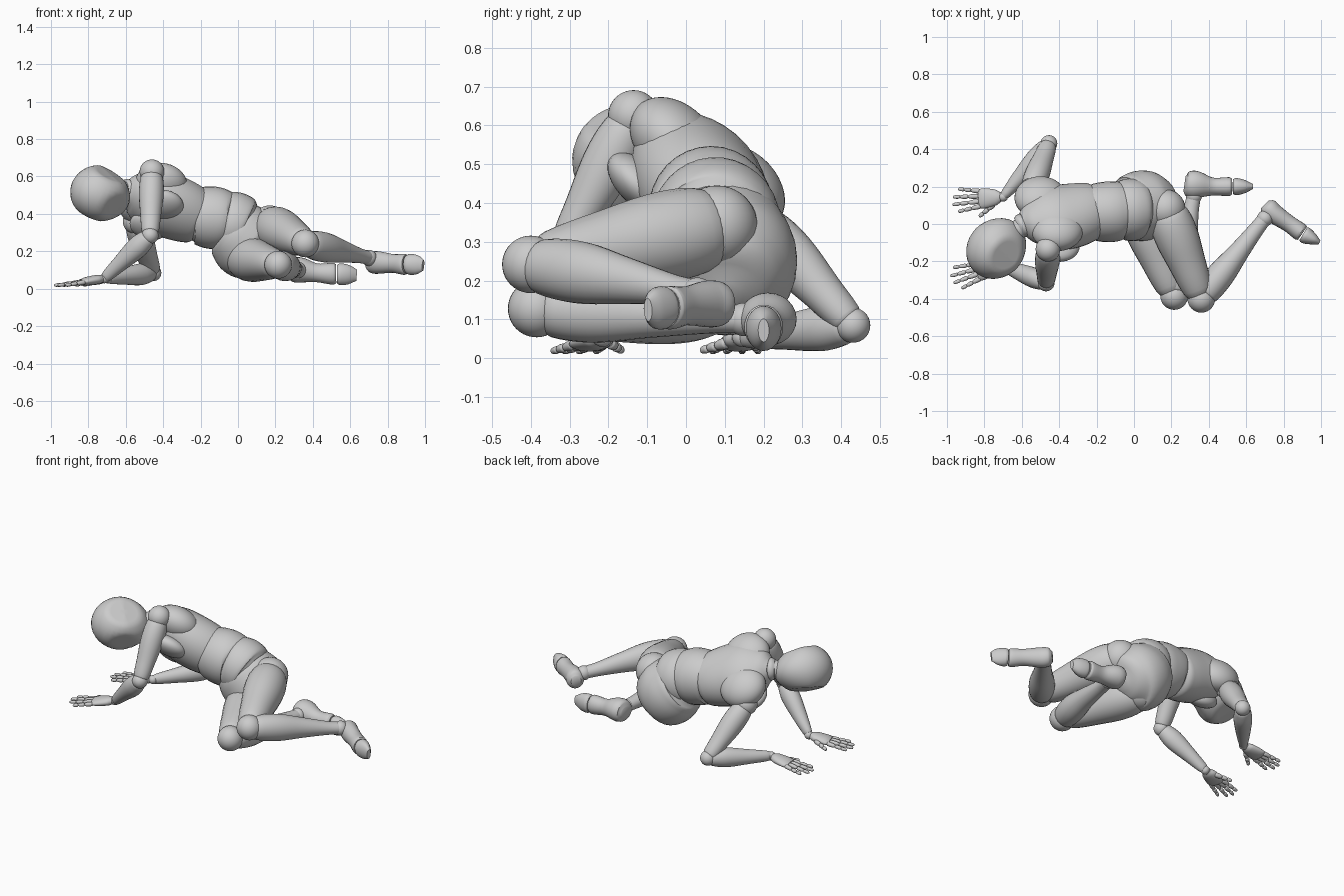
import bpy, bmesh, math
from mathutils import Vector as V, Matrix

if "Cube" in bpy.data.objects:
    bpy.data.objects.remove(bpy.data.objects["Cube"])


def finish(name, bm, angle=40):
    bmesh.ops.recalc_face_normals(bm, faces=bm.faces[:])
    me = bpy.data.meshes.new(name)
    bm.to_mesh(me)
    bm.free()
    for p in me.polygons:
        p.use_smooth = True
    me.set_sharp_from_angle(angle=math.radians(angle))
    ob = bpy.data.objects.new(name, me)
    bpy.context.collection.objects.link(ob)
    return ob


def ellipsoid(name, c, radii, ux=(1, 0, 0), uy=(0, 1, 0), shape=None):
    x = V(ux).normalized()
    y = V(uy)
    y = (y - x * y.dot(x)).normalized()
    z = x.cross(y)
    bm = bmesh.new()
    bmesh.ops.create_uvsphere(bm, u_segments=32, v_segments=20, radius=1)
    for v in bm.verts:
        p = shape(v.co.copy()) if shape else v.co
        v.co = V(c) + x * p.x * radii[0] + y * p.y * radii[1] + z * p.z * radii[2]
    return finish(name, bm)


def ball(name, c, r):
    return ellipsoid(name, c, (r, r, r))


def loft(name, secs, side=(0, 0, 1), n=24, steps=5):
    """Elliptical sections (x, y, z, half width along side, half depth)."""
    S = [list(s) for s in secs]
    T = [0]
    for a, b in zip(S, S[1:]):
        T.append(T[-1] + max((V(b[:3]) - V(a[:3])).length, .001))

    def slope(i, k):
        lo, hi = max(i - 1, 0), min(i + 1, len(S) - 1)
        return (S[hi][k] - S[lo][k]) / (T[hi] - T[lo])

    path = []
    for i in range(len(S) - 1):
        h = T[i + 1] - T[i]
        for j in range(steps + (i == len(S) - 2)):
            u = j / steps
            path.append([(2*u**3 - 3*u*u + 1) * S[i][k] + (u**3 - 2*u*u + u) * h * slope(i, k)
                         + (3*u*u - 2*u**3) * S[i+1][k] + (u**3 - u*u) * h * slope(i+1, k) for k in range(5)])
    bm = bmesh.new()
    rings = []
    for i, p in enumerate(path):
        t = (V(path[min(i + 1, len(path) - 1)][:3]) - V(path[max(i - 1, 0)][:3])).normalized()
        a = V(side)
        a = (a - t * a.dot(t)).normalized()
        b = t.cross(a)
        rings.append([bm.verts.new(V(p[:3]) + a * math.cos(w) * max(p[3], .003) + b * math.sin(w) * max(p[4], .003))
                      for w in (math.tau * k / n for k in range(n))])
    for r, q in zip(rings, rings[1:]):
        for k in range(n):
            bm.faces.new((r[k], r[(k + 1) % n], q[(k + 1) % n], q[k]))
    bm.faces.new(rings[0])
    bm.faces.new(rings[-1])
    return finish(name, bm)


def limb(name, p, q, prof, side=(0, 0, 1), bulge=(0, 0, 0)):
    """Straight limb; prof is (position, half width, half depth, bulge amount)."""
    p, q = V(p), V(q)
    return loft(name, [(*(p.lerp(q, t) + V(bulge) * o), a, b) for t, a, b, o in prof], side)


# Head, flattened on the temples and the face
def head_shape(p):
    p.z = max(-.8, min(.8, p.z))
    p.y = min(p.y, .84)
    if p.x < 0:
        p.z *= 1 + .22 * p.x
    return p


ellipsoid("head", (-.735, -.13, .51), (.172, .155, .15), (-.68, -.72, .08), (.55, -.6, -.5), head_shape)
loft("neck", [(-.54, .01, .52, .065, .065), (-.59, -.01, .52, .055, .055), (-.67, -.07, .51, .05, .05)])
loft("neck_collar", [(-.575, 0, .52, .06, .06), (-.595, -.01, .52, .067, .067), (-.612, -.02, .52, .058, .058)])

# Torso, twisted between the shoulder line and the hip line
SH = V((.24, -.72, .65)).normalized()
HIP = (.66, 0, .75)
SPINE = (-.92, -.12, .2)
loft("ribcage", [(-.20, .075, .38, .13, .12), (-.23, .07, .39, .16, .145), (-.36, .04, .44, .19, .155),
                 (-.46, .03, .48, .19, .14), (-.55, .01, .51, .13, .10), (-.60, 0, .52, .06, .06)], SH, 32)
for nm, c in (("left", (-.41, -.03, .56)), ("right", (-.50, .14, .44))):
    ellipsoid(nm + "_shoulder_blade", c, (.13, .14, .095), SH, SPINE)
for nm, c in (("left", (-.40, -.12, .45)), ("right", (-.47, .03, .34))):
    ellipsoid(nm + "_chest_muscle", c, (.10, .11, .055), SH, SPINE)
loft("abdomen", [(-.25, .065, .39, .13, .13), (-.22, .065, .39, .152, .15), (-.14, .065, .38, .167, .162),
                 (-.07, .07, .37, .155, .155), (-.05, .07, .365, .13, .13)], HIP, 32)
loft("waist", [(-.08, .07, .37, .145, .145), (-.06, .072, .365, .16, .16), (-.02, .076, .35, .167, .167),
               (.02, .08, .33, .16, .16), (.04, .08, .32, .14, .14)], HIP, 32)
loft("pelvis", [(-.06, .085, .335, .13, .13), (-.04, .085, .32, .165, .165), (.0, .09, .29, .188, .182),
                (.06, .10, .24, .198, .187), (.12, .10, .20, .17, .16), (.155, .10, .17, .11, .11),
                (.175, .10, .155, .03, .03)], HIP, 32)

# Legs
THIGH = ((0, .07, .07, 0), (.06, .105, .105, 0), (.28, .118, .118, 0), (.6, .10, .10, 0),
         (.88, .077, .08, 0), (.97, .055, .06, 0))
SHIN = ((.02, .05, .05, 0), (.08, .072, .07, 0), (.28, .08, .074, .5), (.55, .06, .056, .5),
        (.85, .04, .042, 0), (.98, .036, .038, 0))
LEGS = {
    "left": ((.17, .08, .34), (.36, -.40, .242), (.70, .03, .165), (.02, .02, 0),
             [(.70, .105, .14, .03, .03), (.715, .09, .14, .055, .05), (.75, .055, .14, .06, .052),
              (.83, 0, .135, .05, .045), (.89, -.043, .13, .056, .048), (.90, -.05, .13, .05, .042)],
             [(.905, -.053, .13, .05, .042), (.92, -.062, .13, .056, .045), (.96, -.082, .128, .05, .03),
              (.99, -.098, .125, .03, .012)]),
    "right": ((.02, .09, .165), (.215, -.385, .128), (.32, .15, .10), (.02, 0, 0),
              [(.27, .215, .10, .03, .04), (.285, .213, .10, .06, .065), (.33, .21, .10, .068, .074),
               (.42, .20, .085, .05, .048), (.51, .20, .08, .058, .05), (.525, .20, .08, .05, .042)],
              [(.53, .20, .077, .05, .04), (.545, .20, .077, .058, .046), (.59, .20, .075, .052, .036),
               (.635, .20, .072, .03, .014)]),
}
for nm, (hip, knee, ankle, bulge, foot, toe) in LEGS.items():
    ball(nm + "_hip_joint", hip, .105)
    limb(nm + "_thigh", hip, knee, THIGH)
    ball(nm + "_knee_joint", knee, .074)
    limb(nm + "_shin", knee, ankle, SHIN, bulge=bulge)
    ball(nm + "_ankle_joint", ankle, .043)
    loft(nm + "_foot", foot)
    loft(nm + "_toes", toe)

# Arms
UPPER = ((.03, .04, .04, 0), (.1, .06, .06, 0), (.35, .068, .066, 0), (.7, .053, .055, 0),
         (.93, .043, .046, 0), (.98, .033, .035, 0))
FORE = ((.02, .035, .035, 0), (.08, .048, .046, 0), (.28, .058, .054, 0), (.65, .043, .042, 0),
        (.92, .032, .028, 0), (.98, .027, .022, 0))
ARMS = {
    "left": ((-.46, -.135, .625), (-.47, -.315, .285), (-.715, -.215, .055), (-.84, -.255, .035), 1),
    "right": ((-.55, .18, .36), (-.455, .43, .085), (-.70, .145, .055), (-.83, .135, .035), -1),
}


def finger(name, a, b, r):
    a, b = V(a), V(b)
    for i, (s, e) in enumerate(((0, .42), (.42, .73), (.73, 1))):
        k = r * (1 - .12 * i)
        limb(f"{name}_{i + 1}", a.lerp(b, s), a.lerp(b, e),
             ((0, k * .6, k * .6, 0), (.15, k, k, 0), (.8, k * .9, k * .9, 0), (1, k * .5, k * .5, 0)))


for nm, (sh, el, wr, kn, thumb) in ARMS.items():
    ball(nm + "_shoulder_joint", sh, .066)
    limb(nm + "_upper_arm", sh, el, UPPER)
    ball(nm + "_elbow_joint", el, .045)
    limb(nm + "_forearm", el, wr, FORE)
    ball(nm + "_wrist_joint", wr, .026)
    d = V(kn) - V(wr)
    d.z = 0
    d.normalize()
    w = V((-d.y, d.x, 0)) * (-thumb)
    # Palm, four fingers and a thumb
    limb(nm + "_palm", wr, kn, ((.1, .026, .02, 0), (.3, .042, .025, 0), (.8, .054, .022, 0),
                                (1, .05, .015, 0)), side=w)
    for i, (off, ln) in enumerate(((.04, .125), (.014, .145), (-.013, .14), (-.04, .115))):
        base = V(kn) + w * off - d * abs(off) * .25
        tip = base + d * ln + w * off * .5
        tip.z = .018
        finger(f"{nm}_finger_{i + 1}", base, tip, .0125)
    base = V(wr) + d * .05 + w * .035
    tip = base + d * .085 + w * .06
    base.z, tip.z = .04, .02
    finger(nm + "_thumb", base, tip, .014)
